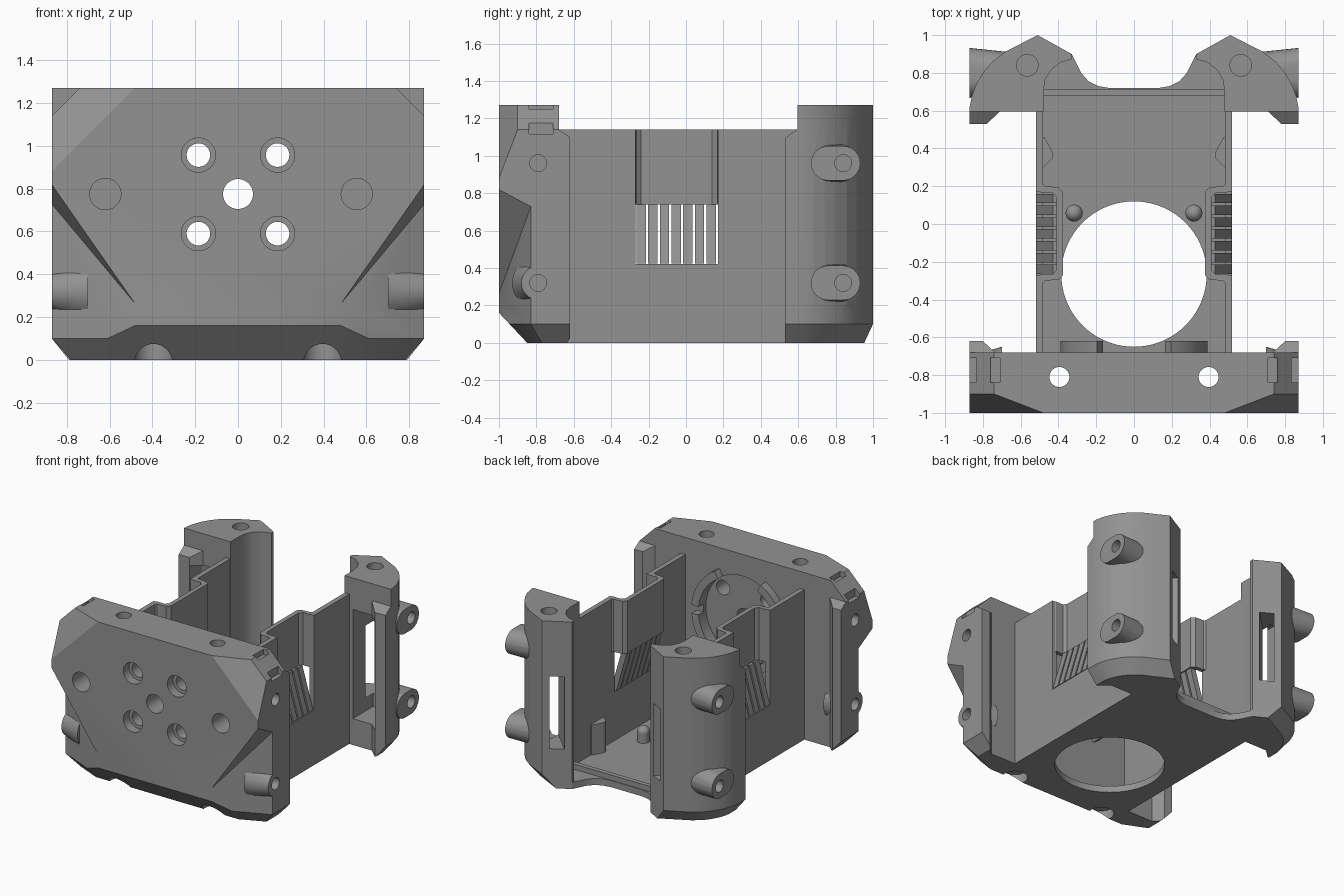
import bpy, bmesh, math
from mathutils import Vector, Matrix

if "Cube" in bpy.data.objects:
    bpy.data.objects.remove(bpy.data.objects["Cube"])

grey = bpy.data.materials.new("mid_grey")
grey.diffuse_color = (0.29, 0.29, 0.29, 1)
grey.use_nodes = True
grey.node_tree.nodes["Principled BSDF"].inputs["Base Color"].default_value = grey.diffuse_color


def finish(name, bm, mirror=False):
    bmesh.ops.recalc_face_normals(bm, faces=bm.faces)
    me = bpy.data.meshes.new(name)
    bm.to_mesh(me)
    bm.free()
    me.materials.append(grey)
    ob = bpy.data.objects.new(name, me)
    bpy.context.collection.objects.link(ob)
    if mirror:
        ob.modifiers.new("mirror", "MIRROR")
    return ob


def prism(pts, z0, z1):
    """Extrude a plan outline (x, y) from z0 to z1."""
    bm = bmesh.new()
    face = bm.faces.new([bm.verts.new((x, y, z0)) for x, y in pts])
    ext = bmesh.ops.extrude_face_region(bm, geom=[face])["geom"]
    bmesh.ops.translate(bm, vec=(0, 0, z1 - z0),
                        verts=[v for v in ext if isinstance(v, bmesh.types.BMVert)])
    bmesh.ops.recalc_face_normals(bm, faces=bm.faces)
    return bm


def box(x0, x1, y0, y1, z0, z1):
    return prism([(x0, y0), (x1, y0), (x1, y1), (x0, y1)], z0, z1)


def rod(a, b, r, r2=None, n=40):
    """Cylinder or cone from point a to point b."""
    a, b = Vector(a), Vector(b)
    rot = (b - a).to_track_quat("Z", "Y").to_matrix().to_4x4()
    bm = bmesh.new()
    bmesh.ops.create_cone(bm, cap_ends=True, segments=n, radius1=r,
                          radius2=r if r2 is None else r2, depth=(b - a).length,
                          matrix=Matrix.Translation((a + b) / 2) @ rot)
    return bm


def hull(pts):
    bm = bmesh.new()
    for p in pts:
        bm.verts.new(p)
    bmesh.ops.convex_hull(bm, input=bm.verts)
    return bm


def trim(bm, co, no):
    """Remove everything in front of a plane and close the cut."""
    res = bmesh.ops.bisect_plane(bm, geom=bm.verts[:] + bm.edges[:] + bm.faces[:], dist=1e-5,
                                 plane_co=co, plane_no=Vector(no).normalized(), clear_outer=True)
    edges = [e for e in bm.edges if e.is_boundary]
    if edges:
        bmesh.ops.holes_fill(bm, edges=edges, sides=0)
    bmesh.ops.recalc_face_normals(bm, faces=bm.faces)


def combine(ob, bms, op="DIFFERENCE"):
    bpy.context.view_layer.objects.active = ob
    for bm in bms:
        tool = finish("cutter", bm)
        mod = ob.modifiers.new("bool", "BOOLEAN")
        mod.operation, mod.solver, mod.object = op, "EXACT", tool
        bpy.ops.object.modifier_move_to_index(modifier="bool", index=0)
        bpy.ops.object.modifier_apply(modifier="bool")
        bpy.data.objects.remove(tool)


# Front block with chamfered corners
bm = box(-.87, .87, -1, -.68, 0, 1.27)
trim(bm, (0, -1, .16), (0, -1, -.94))
for s in (1, -1):
    trim(bm, (s * .87, 0, .1), (s, 0, -.9))
    trim(bm, (s * .87, -.83, .1), (s * .4, -.92, -.9))
    trim(bm, (s * .87, 0, 1.14), (s, 0, 1))
    trim(bm, (s * .87, -1, .88), (s, -2.6, 1))
front = finish("front_block", bm)
cuts, bosses = [], []
for s in (1, -1):
    # recessed lower corners
    plan = [(.47, -1.005, .25), (.88, -1.05, .86), (.88, -.825, .74)]
    cuts.append(hull([(s * x, y, h) for x, y, z in plan for h in (-.1, z)]))
    bosses.append(rod((s * .70, -.79, .32), (s * .87, -.79, .32), .14, .09))
combine(front, cuts)
combine(front, bosses, "UNION")
cuts = [rod((0, -1.1, .775), (0, -.5, .775), .07),
        rod((0, -.71, .775), (0, -.6, .775), .33, n=64)]
for s, hx in ((1, .555), (-1, .62)):
    cuts.append(rod((s * hx, -1.1, .775), (s * hx, -.82, .775), .073))
    cuts.append(rod((s * .395, -.81, -.1), (s * .395, -.81, 1.4), .053))
    cuts.append(rod((s * .395, -.83, -.1), (s * .395, -.83, .075), .09))
    for z in (.59, .957):
        cuts.append(rod((s * .185, -1.1, z), (s * .185, -.5, z), .055))
        cuts.append(rod((s * .185, -1.1, z), (s * .185, -.93, z), .08))
    for z in (.32, .96):
        cuts.append(rod((s * .72, -.79, z), (s * .95, -.79, z), .045))
    # tie slots at the top corners
    for x, z in ((.735, 1.26), (.86, 1.145)):
        x0, x1 = sorted((s * (x - .025), s * (x + .025)))
        cuts.append(box(x0, x1, -.84, -.71, z - .03, z + .03))
combine(front, cuts)

# Upright flanges behind the front block
bm = prism([(.87, -.70), (.87, -.62), (.80, -.62), (.73, -.685), (.73, -.70)], 0, 1.14)
trim(bm, (.87, 0, .1), (1, 0, -.9))
trim(bm, (0, -.62, 1.10), (0, .04, .06))
finish("front_flange", bm, True)

# Raised ring segments on the inner face of the front block
for i, (a0, a1) in enumerate(((5, 60), (120, 175), (185, 240), (300, 355))):
    angs = [math.radians(a0 + (a1 - a0) * k / 10) for k in range(11)]
    ring = [(r * math.cos(a), r * math.sin(a)) for r, seq in ((.39, angs), (.33, angs[::-1])) for a in seq]
    bm = prism(ring, -.02, .06)
    bm.transform(Matrix.Translation((0, -.68, .775)) @ Matrix.Rotation(-math.pi / 2, 4, "X"))
    finish(f"ring_segment_{i}", bm)

# Floor with a scooped rear edge and a round opening
half = [(.52, -.70), (.52, .62), (.47, .90), (.33, .90), (.31, .86),
        (.28, .80), (.24, .755), (.19, .73), (.13, .72)]
floor = finish("floor", prism(half + [(-x, y) for x, y in half[::-1]], 0, .05))
combine(floor, [rod((0, -.265, -.1), (0, -.265, .2), .385, n=72)])
finish("rear_sill", box(-.49, .49, .68, .715, .04, .09))

# Side walls with a window, and the inward duct panel above it
wall = finish("side_wall", box(.482, .52, -.70, .62, 0, 1.14), True)
combine(wall, [box(.4, .6, -.27, .17, .42, 1.3)])
finish("duct_panel", prism([(.52, .21), (.515, .18), (.49, .165), (.43, .165), (.41, .14),
                            (.41, -.24), (.43, -.265), (.49, -.265), (.515, -.28), (.52, -.31),
                            (.482, -.31), (.47, -.30), (.40, -.295), (.375, -.27),
                            (.375, .17), (.40, .195), (.47, .20), (.482, .21)], .74, 1.14), True)

# Slanted louvre slats filling the window
for i in range(7):
    y = -.265 + i * .0625
    finish(f"louvre_{i}", hull([(x, yy, z) for yy in (y, y + .05) for x, z in
                                ((.52, .425), (.475, .425), (.385, .74), (.43, .74))]), True)

# Floor pegs and wall wedges
peg = rod((.317, .058, .03), (.317, .058, .12), .045, n=24)
bmesh.ops.create_uvsphere(peg, u_segments=24, v_segments=12, radius=.045,
                          matrix=Matrix.Translation((.317, .058, .12)))
finish("floor_peg", peg, True)
finish("wall_wedge", prism([(.49, .29), (.49, .46), (.475, .46), (.43, .38), (.43, .35)], .04, .28), True)

# Rear posts
arc = [(.87, .62), (.858, .68), (.835, .74), (.80, .80), (.75, .86), (.68, .913)]
outer = arc + [(.51, 1.0), (.33, .90)]
plan = [(.87, .53)] + outer + [(.33, .872), (.39, .855), (.44, .815), (.47, .765), (.48, .70),
                               (.48, .595), (.71, .595), (.78, .53)]
bm = prism(plan, 0, 1.27)
for (x0, y0), (x1, y1) in zip([(.87, .53)] + outer, outer[:-1]):
    d = Vector((x1 - x0, y1 - y0)).normalized()
    trim(bm, (x0, y0, .1), (d.y, -d.x, -.8))
post = finish("rear_post", bm, True)
# outer flange stops below the top; bosses on the outside
combine(post, [hull([(x, y, z) for x in (.65, .95) for y, z in
                     ((.595, 1.14), (.595, 1.4), (.45, 1.4), (.45, 1.04))])])
combine(post, [hull([(x, y + r * math.cos(a), z + r * math.sin(a))
                     for x, y, r in ((.66, .80, .11), (.87, .84, .092), (.87, .76, .092))
                     for a in [k * math.pi / 16 for k in range(32)]]) for z in (.32, .96)], "UNION")
duct = box(-.3, .3, -.05, .05, .30, .85)
duct.transform(Matrix.Translation((.46, .91, 0)) @ Matrix.Rotation(-math.pi / 4, 4, "Z"))
cuts = [prism([(.55, .5), (.78, .5), (.78, .68), (.70, .80), (.55, .84)], .2, 1.03), duct,
        rod((.565, .84, 1.08), (.565, .84, 1.4), .057)]
cuts += [rod((.72, .84, z), (.95, .84, z), .045) for z in (.32, .96)]
combine(post, cuts)

# Crisp edges with smooth round surfaces
bpy.ops.object.select_all(action="DESELECT")
for ob in bpy.context.scene.objects:
    ob.select_set(True)
bpy.context.view_layer.objects.active = front
bpy.ops.object.shade_smooth_by_angle(angle=math.radians(28))
